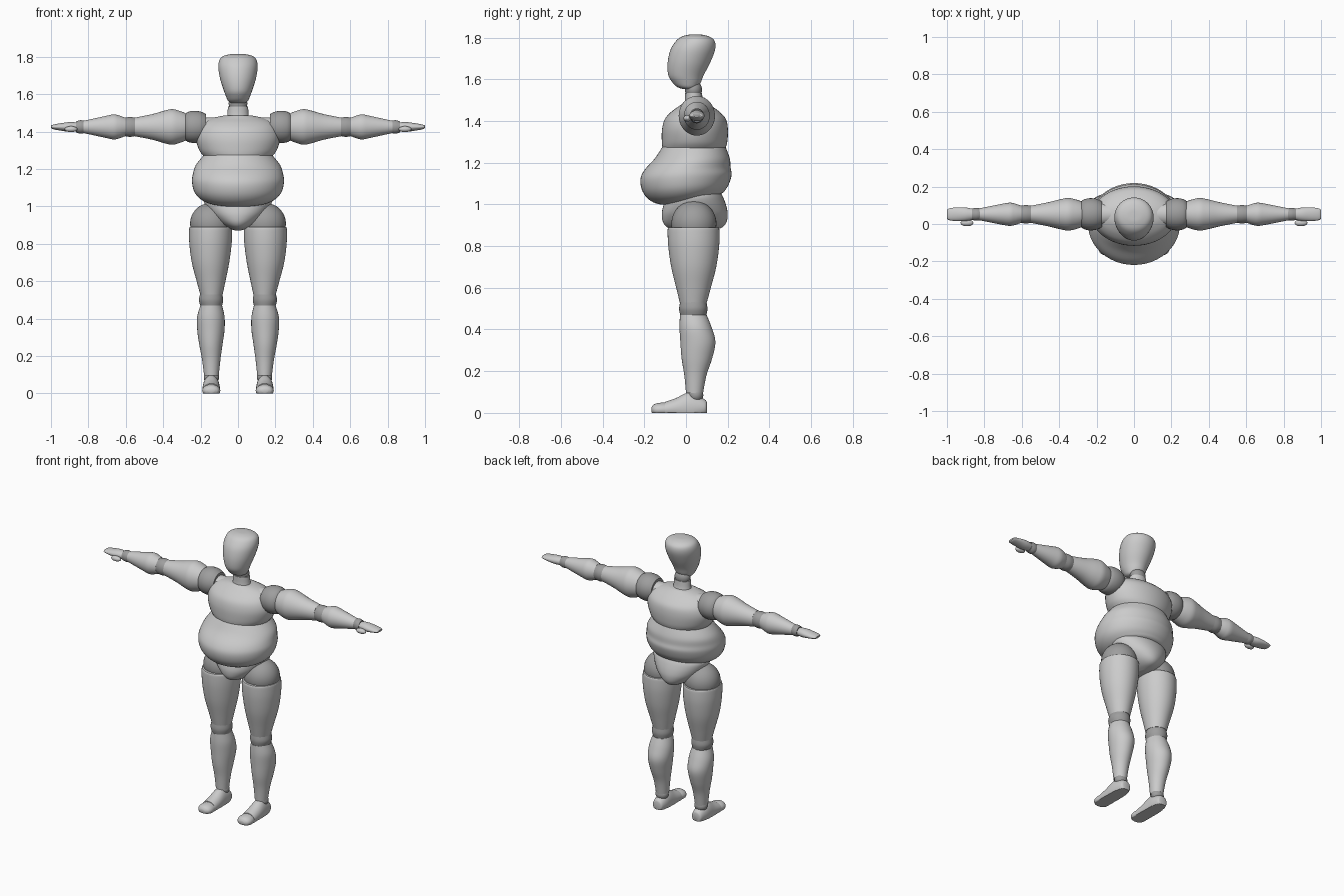
import bpy, bmesh, math

SEG = 48
STEPS = 5
joint_mat = bpy.data.materials.new("joint_grey")
joint_mat.diffuse_color = (0.34, 0.34, 0.34, 1)


def smooth_path(rows):
    """Catmull-Rom interpolation through the cross-section rows."""
    rows = [tuple(r) + (0,) * (6 - len(r)) for r in rows]
    out = []
    for i in range(len(rows) - 1):
        p0, p1, p2 = rows[max(i - 1, 0)], rows[i], rows[i + 1]
        p3 = rows[min(i + 2, len(rows) - 1)]
        for s in range(STEPS):
            t = s / STEPS
            out.append([0.5 * (2 * b + (c - a) * t + (2 * a - 5 * b + 4 * c - d) * t * t
                               + (3 * b - a - 3 * c + d) * t ** 3)
                        for a, b, c, d in zip(p0, p1, p2, p3)])
    out.append(rows[-1])
    return out


def finish(name, bm, joint, mirror):
    bmesh.ops.recalc_face_normals(bm, faces=bm.faces)
    me = bpy.data.meshes.new(name)
    bm.to_mesh(me)
    bm.free()
    for p in me.polygons:
        p.use_smooth = True
    me.set_sharp_from_angle(angle=math.radians(40))
    ob = bpy.data.objects.new(name, me)
    bpy.context.collection.objects.link(ob)
    if joint:
        me.materials.append(joint_mat)
    if mirror:
        ob.modifiers.new("mirror", 'MIRROR')
    return ob


def loft(name, axis, rows, joint=False, mirror=False, floor=False):
    """Rows: position along axis, centre u, centre v, radius u, radius v, tilt."""
    bm = bmesh.new()
    rings = []
    for t, cu, cv, ru, rv, tilt in smooth_path(rows):
        ring = []
        for k in range(SEG):
            a = 2 * math.pi * k / SEG
            u, v = cu + ru * math.cos(a), cv + rv * math.sin(a)
            w = t + tilt * (v - cv)
            co = {'x': (w, u, v), 'y': (u, w, v), 'z': (u, v, w)}[axis]
            if floor:
                co = (co[0], co[1], max(co[2], 0))
            ring.append(bm.verts.new(co))
        rings.append(ring)
    for a, b in zip(rings, rings[1:]):
        for k in range(SEG):
            n = (k + 1) % SEG
            bm.faces.new((a[k], a[n], b[n], b[k]))
    bm.faces.new(rings[0])
    bm.faces.new(rings[-1])
    return finish(name, bm, joint, mirror)


def ball(name, centre, radii, joint=True, mirror=True):
    bm = bmesh.new()
    bmesh.ops.create_uvsphere(bm, u_segments=40, v_segments=24, radius=1)
    bmesh.ops.scale(bm, vec=radii, verts=bm.verts)
    bmesh.ops.translate(bm, vec=centre, verts=bm.verts)
    return finish(name, bm, joint, mirror)


def arm(name, rows, joint=False):
    """Rows: x, radius y, radius z around the arm axis."""
    return loft(name, 'x', [(x, 0.052, 1.425, ry, rz) for x, ry, rz in rows], joint, True)


# Head and neck
loft("head", 'z', [
    (1.553, 0, 0.015, 0.036, 0.028), (1.563, 0, 0.008, 0.052, 0.05),
    (1.585, 0, 0.003, 0.063, 0.068), (1.62, 0, 0.0, 0.076, 0.085),
    (1.68, 0, 0.014, 0.095, 0.102), (1.74, 0, 0.032, 0.105, 0.107),
    (1.78, 0, 0.044, 0.1, 0.095), (1.802, 0, 0.046, 0.082, 0.072),
    (1.813, 0, 0.046, 0.045, 0.038), (1.815, 0, 0.046, 0.008, 0.008)])
ball("neck_joint", (0, 0.036, 1.55), (0.05, 0.041, 0.045), mirror=False)
loft("neck", 'z', [(1.45, 0, 0.042, 0.066, 0.056), (1.49, 0, 0.038, 0.057, 0.044),
                   (1.535, 0, 0.036, 0.054, 0.041)])

# Torso
loft("chest", 'z', [
    (1.265, 0, 0.038, 0.18, 0.15), (1.3, 0, 0.041, 0.207, 0.157),
    (1.36, 0, 0.043, 0.225, 0.158), (1.41, 0, 0.045, 0.217, 0.146),
    (1.445, 0, 0.045, 0.192, 0.115), (1.47, 0, 0.045, 0.145, 0.08),
    (1.485, 0, 0.042, 0.08, 0.058)])
arm("collar", [(0.04, 0.05, 0.05), (0.12, 0.055, 0.051), (0.21, 0.06, 0.052)])
loft("belly", 'z', [
    (1.275, 0, 0.038, 0.183, 0.152), (1.22, 0, 0.03, 0.226, 0.18),
    (1.17, 0, 0.007, 0.242, 0.207, 0.03), (1.13, 0, 0.0, 0.246, 0.219, 0.06),
    (1.08, 0, 0.0, 0.234, 0.207, 0.1), (1.045, 0, 0.012, 0.205, 0.18, 0.16),
    (1.025, 0, 0.03, 0.16, 0.14, 0.19), (1.02, 0, 0.03, 0.08, 0.07, 0.19)])
loft("pelvis", 'z', [
    (1.055, 0, 0.042, 0.18, 0.125), (1.03, 0, 0.042, 0.183, 0.138),
    (0.99, 0, 0.042, 0.168, 0.152), (0.95, 0, 0.042, 0.142, 0.158),
    (0.91, 0, 0.042, 0.098, 0.15), (0.885, 0, 0.042, 0.055, 0.122),
    (0.872, 0, 0.042, 0.018, 0.06)])

# Arms
arm("shoulder_joint", [(0.17, 0.068, 0.068), (0.2, 0.082, 0.082), (0.235, 0.086, 0.086),
                       (0.265, 0.08, 0.081), (0.283, 0.068, 0.07)], True)
arm("upper_arm", [(0.272, 0.066, 0.07), (0.31, 0.079, 0.085), (0.35, 0.087, 0.095),
                  (0.39, 0.081, 0.088), (0.46, 0.064, 0.068), (0.55, 0.046, 0.05)])
arm("elbow_joint", [(0.545, 0.045, 0.048), (0.577, 0.049, 0.053), (0.61, 0.045, 0.048)], True)
arm("forearm", [(0.605, 0.046, 0.05), (0.635, 0.057, 0.061), (0.665, 0.062, 0.067),
                (0.71, 0.055, 0.058), (0.825, 0.032, 0.033)])
arm("wrist_joint", [(0.82, 0.031, 0.032), (0.842, 0.034, 0.036), (0.865, 0.031, 0.03)], True)
arm("hand", [(0.86, 0.029, 0.024), (0.9, 0.036, 0.026), (0.94, 0.037, 0.021),
             (0.975, 0.034, 0.015), (0.994, 0.029, 0.01), (1.0, 0.021, 0.005)])
ball("thumb", (0.893, 0.006, 1.413), (0.034, 0.018, 0.016), joint=False)

# Legs
ball("hip_joint", (0.146, 0.038, 0.908), (0.11, 0.108, 0.11))
loft("thigh", 'z', [
    (0.89, 0.146, 0.036, 0.112, 0.12), (0.875, 0.146, 0.036, 0.115, 0.124),
    (0.8, 0.147, 0.037, 0.113, 0.122), (0.7, 0.147, 0.037, 0.1, 0.108),
    (0.6, 0.144, 0.036, 0.077, 0.083), (0.53, 0.142, 0.035, 0.06, 0.065)], mirror=True)
loft("knee_joint", 'z', [
    (0.535, 0.143, 0.035, 0.058, 0.062), (0.5, 0.144, 0.035, 0.065, 0.068),
    (0.465, 0.143, 0.035, 0.057, 0.062)], joint=True, mirror=True)
loft("calf", 'z', [
    (0.47, 0.143, 0.035, 0.058, 0.064), (0.41, 0.145, 0.046, 0.073, 0.077),
    (0.34, 0.145, 0.057, 0.073, 0.084), (0.26, 0.145, 0.052, 0.062, 0.073),
    (0.18, 0.143, 0.045, 0.049, 0.053), (0.095, 0.142, 0.041, 0.039, 0.041)], mirror=True)
ball("ankle_joint", (0.142, 0.047, 0.085), (0.041, 0.036, 0.036))

# Feet
loft("foot", 'y', [
    (0.1, 0.142, 0.025, 0.02, 0.026), (0.092, 0.142, 0.025, 0.034, 0.038),
    (0.055, 0.142, 0.025, 0.043, 0.058), (0.01, 0.143, 0.025, 0.046, 0.072),
    (-0.05, 0.143, 0.02, 0.047, 0.05), (-0.1, 0.143, 0.015, 0.047, 0.038)],
     mirror=True, floor=True)
loft("toes", 'y', [
    (-0.092, 0.143, 0.015, 0.046, 0.034), (-0.13, 0.143, 0.015, 0.048, 0.033),
    (-0.155, 0.143, 0.015, 0.038, 0.025), (-0.166, 0.143, 0.015, 0.018, 0.011)],
     mirror=True, floor=True)
